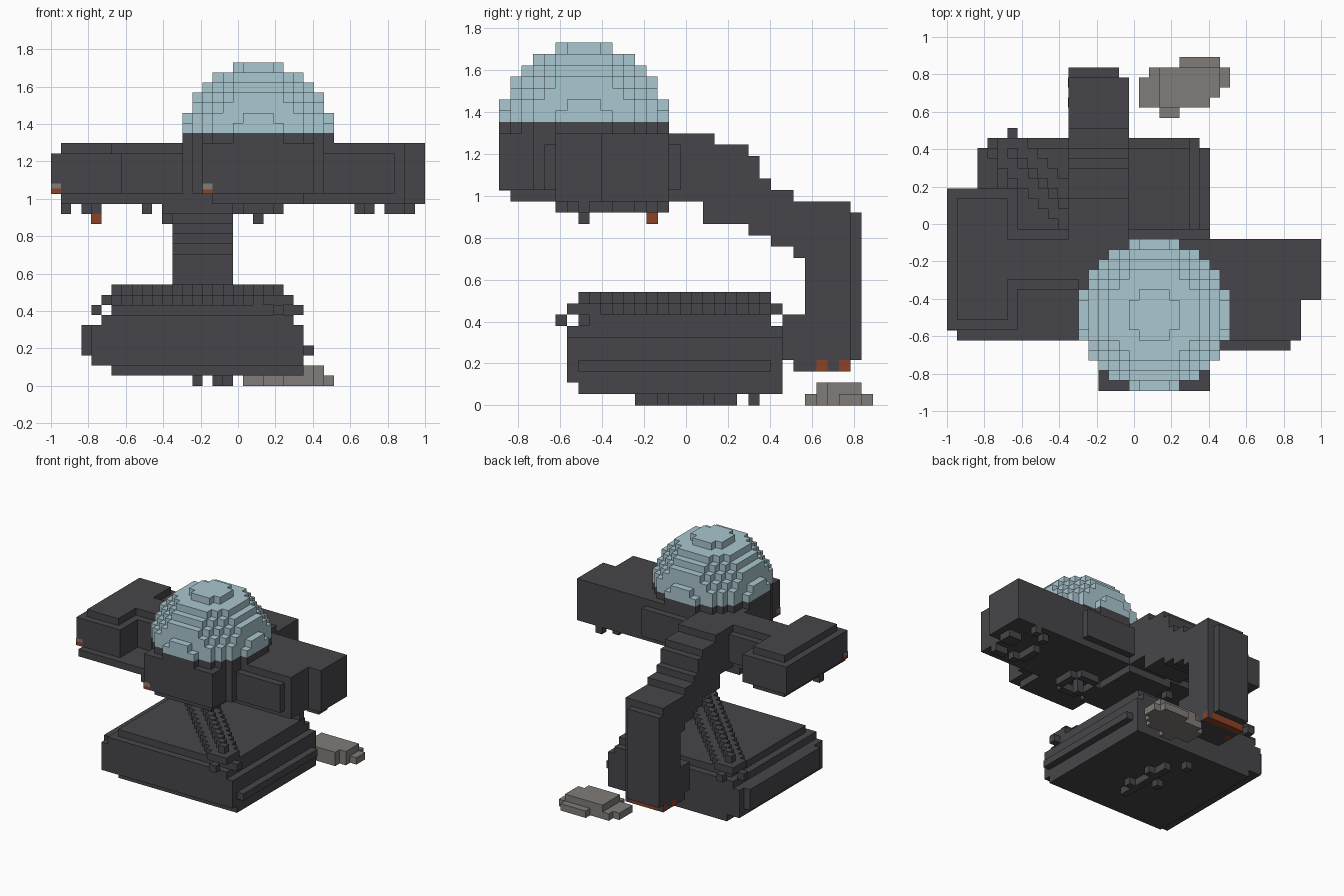
import bpy
import bmesh
from mathutils import Matrix, Vector

UNIT = 2 / 37                              # edge of one cube of the grid
ORIGIN = Vector((-1, -33 * UNIT / 2, 0))   # lower corner of the grid

default_cube = bpy.data.objects.get("Cube")
if default_cube:
    bpy.data.objects.remove(default_cube, do_unlink=True)


def make_material(name, red, green, blue):
    material = bpy.data.materials.new(name)
    material.use_nodes = True
    colour = (red, green, blue, 1)
    material.diffuse_color = colour
    shader = material.node_tree.nodes["Principled BSDF"]
    shader.inputs["Base Color"].default_value = colour
    shader.inputs["Roughness"].default_value = 0.8
    return material


charcoal = make_material("charcoal", 0.062, 0.06, 0.067)
pale_blue = make_material("pale blue", 0.4, 0.57, 0.63)
stone_grey = make_material("stone grey", 0.22, 0.2, 0.19)
rust = make_material("rust orange", 0.26, 0.055, 0.02)


def block(x, y, z):
    """A box given by its grid range along each axis."""
    return (x, y, z)


def cell(x, y, z):
    return block((x, x + 1), (y, y + 1), (z, z + 1))


def build(name, material, blocks):
    """Make one flat-shaded object out of grid boxes."""
    bm = bmesh.new()
    for ranges in blocks:
        low = Vector([span[0] for span in ranges]) * UNIT + ORIGIN
        high = Vector([span[1] for span in ranges]) * UNIT + ORIGIN
        size = Matrix.Diagonal((*(high - low), 1))
        bmesh.ops.create_cube(bm, size=1, matrix=Matrix.Translation((low + high) / 2) @ size)
    mesh = bpy.data.meshes.new(name)
    bm.to_mesh(mesh)
    bm.free()
    mesh.materials.append(material)
    part = bpy.data.objects.new(name, mesh)
    bpy.context.collection.objects.link(part)
    return part


def disc(radius_squared, z, centre_x=20, centre_y=7):
    """Rows of boxes that fill a stepped circle."""
    rows = []
    for dy in range(-7, 8):
        rest = radius_squared - dy * dy
        if rest >= 0:
            half = int(rest ** 0.5)
            rows.append(block(x=(centre_x - half, centre_x + half + 1),
                              y=(centre_y + dy, centre_y + dy + 1), z=z))
    return rows


def ring(x, y, z):
    """Small cubes around an open centre, corners left out."""
    return [cell(x + dx, y + dy, z) for dx in range(-2, 3) for dy in range(-2, 3)
            if 3 < dx * dx + dy * dy < 6]


# Base: stacked slabs with stepped edges and a thin flange
build("base", charcoal, [
    block(x=(6, 25), y=(7, 25), z=(1, 2)),
    block(x=(4, 25), y=(6, 25), z=(2, 6)),
    block(x=(3, 25), y=(8, 24), z=(3, 6)),
    block(x=(5, 24), y=(6, 25), z=(6, 7)),
    block(x=(6, 24), y=(7, 24), z=(7, 8)),
])
build("base_flange", charcoal, [block(x=(25, 26), y=(7, 24), z=(3, 4))])

# Diagonal ridge running corner to corner over the base, with end studs
ridge = []
for step in range(17):
    ridge.append(block(x=(6 + step, 7 + step), y=(23 - step, 24 - step), z=(8, 10)))
    ridge.append(block(x=(5 + step, 8 + step), y=(22 - step, 25 - step), z=(8, 9)))
build("base_ridge", charcoal, ridge)
build("ridge_studs", charcoal, [
    cell(x=4, y=23, z=7), cell(x=6, y=25, z=7),
    cell(x=22, y=5, z=7), cell(x=24, y=7, z=7),
])

# Feet under the base
build("base_feet", charcoal, [
    block(x=(16, 17), y=(12, 21), z=(0, 1)),
    cell(x=17, y=14, z=0), cell(x=17, y=18, z=0),
    cell(x=14, y=16, z=0), cell(x=14, y=22, z=0),
])

# Support arm: stair-stepped columns from the hull down to the base
columns = [
    ((15, 18), (18, 24)), ((18, 19), (16, 24)), ((19, 22), (16, 23)),
    ((22, 23), (15, 22)), ((23, 24), (15, 20)), ((24, 26), (14, 19)),
    ((26, 27), (13, 18)), ((27, 31), (4, 18)), ((25, 27), (4, 8)),
    ((26, 31), (3, 4)),
]
arm = [block(x=(12, 18), y=y, z=z) for y, z in columns]
arm.append(block(x=(12, 17), y=(31, 32), z=(4, 17)))
build("support_arm", charcoal, arm)

# Rust marks on the underside of the arm
marks = []
for x in (12, 17):
    for y in (28, 30):
        marks.append(block(x=(x - 0.02, x + 1.02), y=(y, y + 1), z=(2.98, 4)))
marks.append(block(x=(13, 17), y=(30, 31.02), z=(2.98, 4)))
build("arm_rust", rust, marks)

# Hull: cockpit drum, square nose, core and rear lip
build("cockpit_drum", charcoal, disc(55, z=(19, 25)))
build("cockpit_nose", charcoal, [
    block(x=(15, 26), y=(0, 7), z=(19, 24)),
    block(x=(16, 25), y=(1, 7), z=(18, 19)),
])
build("hull_core", charcoal, [
    block(x=(13, 28), y=(5, 15), z=(18, 24)),
    block(x=(11, 18), y=(5, 15), z=(17, 18)),
])
build("hull_rear_lip", charcoal, [block(x=(6, 26), y=(15, 16), z=(19, 23))])

# Right side: raised pod, its link to the cockpit and the front ledge
build("right_pod", charcoal, [
    block(x=(0, 7), y=(6, 20), z=(19, 23)),
    block(x=(1, 6), y=(7, 19), z=(23, 24)),
    block(x=(1, 6), y=(5, 19), z=(18, 19)),
])
build("right_link", charcoal, [
    block(x=(6, 14), y=(10, 15), z=(19, 23)),
    block(x=(6, 14), y=(11, 15), z=(23, 24)),
    block(x=(1, 14), y=(5, 15), z=(18, 19)),
])

# Left side: broad wing with a narrower tip
build("left_wing", charcoal, [
    block(x=(26, 35), y=(5, 15), z=(18, 24)),
    block(x=(26, 34), y=(4, 15), z=(19, 23)),
    block(x=(35, 37), y=(9, 15), z=(18, 24)),
])

# Open rings and studs below the hull
build("left_wing_studs", charcoal, [
    block(x=(30, 31), y=(8, 11), z=(17, 18)),
    cell(x=31, y=7, z=17), cell(x=31, y=13, z=17),
    block(x=(33, 35), y=(7, 8), z=(17, 18)),
    block(x=(34, 36), y=(10, 12), z=(17, 18)),
    cell(x=33, y=14, z=17),
])
build("right_pod_studs", charcoal, [
    cell(x=1, y=10, z=17), cell(x=3, y=12, z=17), cell(x=4, y=13, z=17),
    cell(x=3, y=14, z=17), cell(x=9, y=12, z=17),
])
build("belly_ring", charcoal, ring(x=20, y=7, z=17) + [cell(x=20, y=7, z=17)])
build("belly_studs", charcoal, [cell(x=11, y=7, z=16), cell(x=20, y=7, z=16)])

# Small coloured corner cubes
edge = 0.02
build("pod_rust_stud", rust, [cell(x=4, y=13, z=16)])
build("pod_stone_stud", stone_grey, [
    block(x=(4 - edge, 4.9), y=(13.1, 14 + edge), z=(16, 17)),
])
build("corner_rust", rust, [
    block(x=(-edge, 1), y=(6 - edge, 7), z=(19 - edge, 19.5)),
    block(x=(15 - edge, 16), y=(-edge, 1), z=(19 - edge, 19.4)),
])
build("corner_stone", stone_grey, [
    block(x=(-edge, 1), y=(6 - edge, 7), z=(19.5, 20)),
    block(x=(15 - edge, 16), y=(-edge, 1), z=(19.4, 20)),
])

# Dome: one stepped circle for each layer
dome = []
for layer in range(7):
    dome += disc(56 - (layer + 1) ** 2, z=(25 + layer, 26 + layer))
build("dome", pale_blue, dome)

# Loose rock on the ground: rows from front to back
rows = [(21, 23), (19, 26), (19, 27), (19, 28), (20, 28), (23, 27)]
rock = [block(x=span, y=(27 + row, 28 + row), z=(0, 1)) for row, span in enumerate(rows)]
rock.append(block(x=(21, 26), y=(28, 32), z=(1, 2)))
rock.append(block(x=(23, 27), y=(29, 32), z=(1, 2)))
build("rock", stone_grey, rock)
